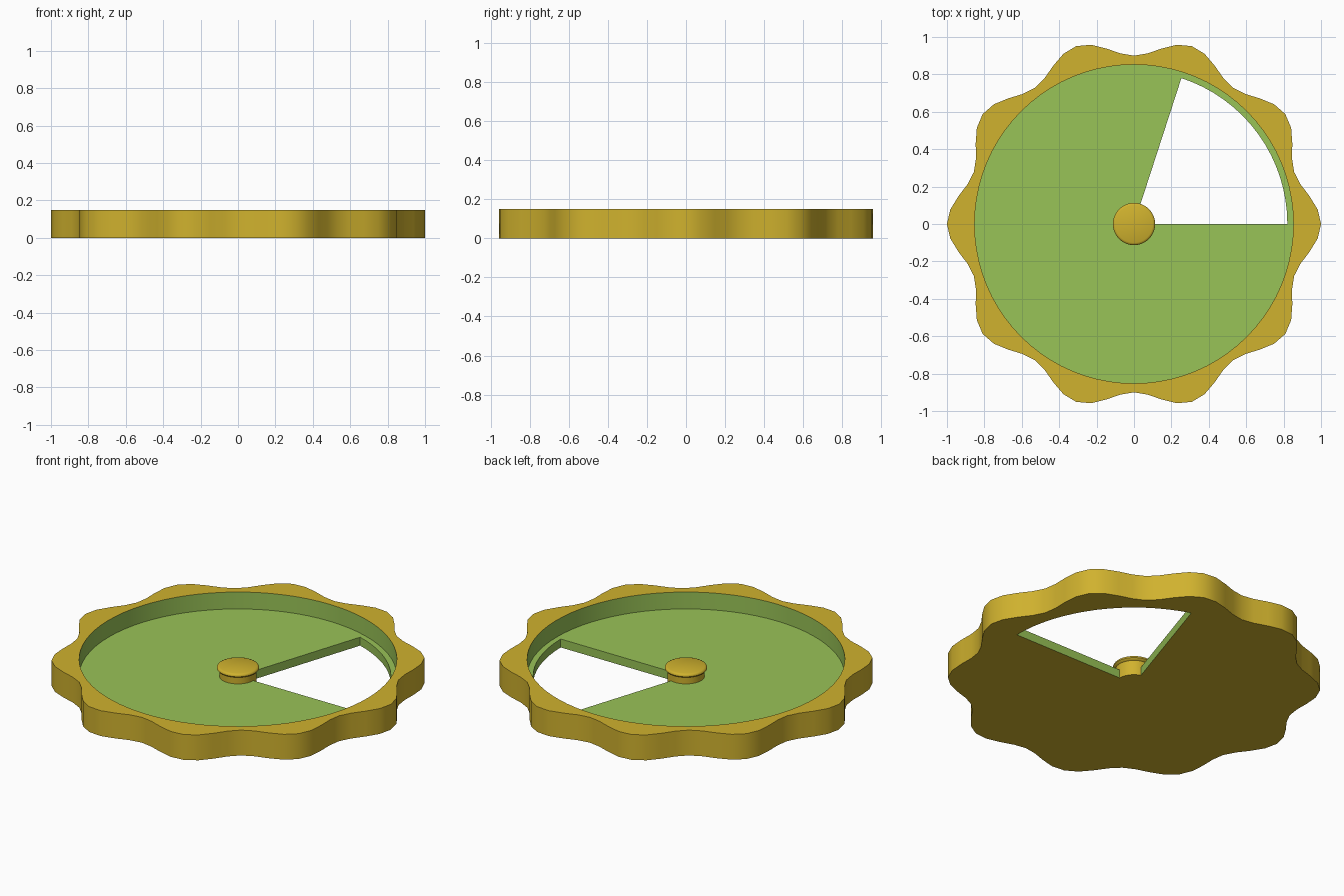
import bpy, bmesh, math

if "Cube" in bpy.data.objects:
    bpy.data.objects.remove(bpy.data.objects["Cube"])

N = 80            # segments around
WEDGE = 16        # segments open in the window (72 degrees)
HEIGHT, FLOOR = 0.15, 0.05
R_POST, R_WIN, R_DISH = 0.10, 0.82, 0.852


def srgb(r, g, b):
    def f(c):
        c /= 255
        return c / 12.92 if c <= 0.04045 else ((c + 0.055) / 1.055) ** 2.4
    return (f(r), f(g), f(b), 1)


def material(name, rgb):
    m = bpy.data.materials.new(name)
    m.diffuse_color = srgb(*rgb)
    m.use_nodes = True
    m.node_tree.nodes["Principled BSDF"].inputs["Base Color"].default_value = m.diffuse_color
    return m


gold = material("gold", (208, 178, 46))
green = material("leaf_green", (153, 195, 87))


def finish(bm, name, mats):
    bmesh.ops.recalc_face_normals(bm, faces=bm.faces)
    me = bpy.data.meshes.new(name)
    bm.to_mesh(me)
    bm.free()
    for m in mats:
        me.materials.append(m)
    ob = bpy.data.objects.new(name, me)
    bpy.context.collection.objects.link(ob)
    bpy.ops.object.select_all(action='DESELECT')
    ob.select_set(True)
    bpy.context.view_layer.objects.active = ob
    bpy.ops.object.shade_smooth_by_angle(angle=math.radians(35))


# Scalloped dish: gold wavy body, green recess, pie-slice window through the floor
bm = bmesh.new()


def ring(radius, z):
    out = []
    for i in range(N):
        a = 2 * math.pi * i / N
        r = radius if radius else 0.95 + 0.05 * math.cos(10 * a)
        out.append(bm.verts.new((r * math.cos(a), r * math.sin(a), z)))
    return out


def band(a, b, mat, start=0, stop=N):
    for i in range(start, stop):
        j = (i + 1) % N
        bm.faces.new((a[i], a[j], b[j], b[i])).material_index = mat


out_lo, out_hi = ring(None, 0), ring(None, HEIGHT)
dish_hi, dish_lo = ring(R_DISH, HEIGHT), ring(R_DISH, FLOOR)
win_hi, win_lo = ring(R_WIN, FLOOR), ring(R_WIN, 0)
hub_hi, hub_lo = ring(R_POST, FLOOR), ring(R_POST, 0)

band(out_lo, out_hi, 0)                  # wavy outside
band(out_hi, dish_hi, 0)                 # rim top
band(dish_hi, dish_lo, 1)                # recess wall
band(dish_lo, win_hi, 1)                 # ledge
band(win_hi, hub_hi, 1, WEDGE, N)        # floor
band(win_lo, hub_lo, 0, WEDGE, N)        # underside
band(out_lo, win_lo, 0)                  # underside edge
band(win_hi, win_lo, 1, 0, WEDGE)        # curved window wall
for i in (0, WEDGE):                     # straight window walls
    bm.faces.new((win_hi[i], hub_hi[i], hub_lo[i], win_lo[i])).material_index = 1
bmesh.ops.delete(bm, geom=[v for v in bm.verts if not v.link_faces], context='VERTS')
finish(bm, "scalloped_dish", [gold, green])

# Central post with a rounded, overhanging cap
bm = bmesh.new()
profile = [(R_POST, 0), (R_POST, 0.088), (0.108, 0.092), (0.113, 0.098),
           (0.113, 0.104), (0.109, 0.110), (0.100, 0.114)]
rings = [ring(r, z) for r, z in profile]
for a, b in zip(rings, rings[1:]):
    band(a, b, 0)
bm.faces.new(rings[0])
bm.faces.new(rings[-1])
finish(bm, "center_knob", [gold])
